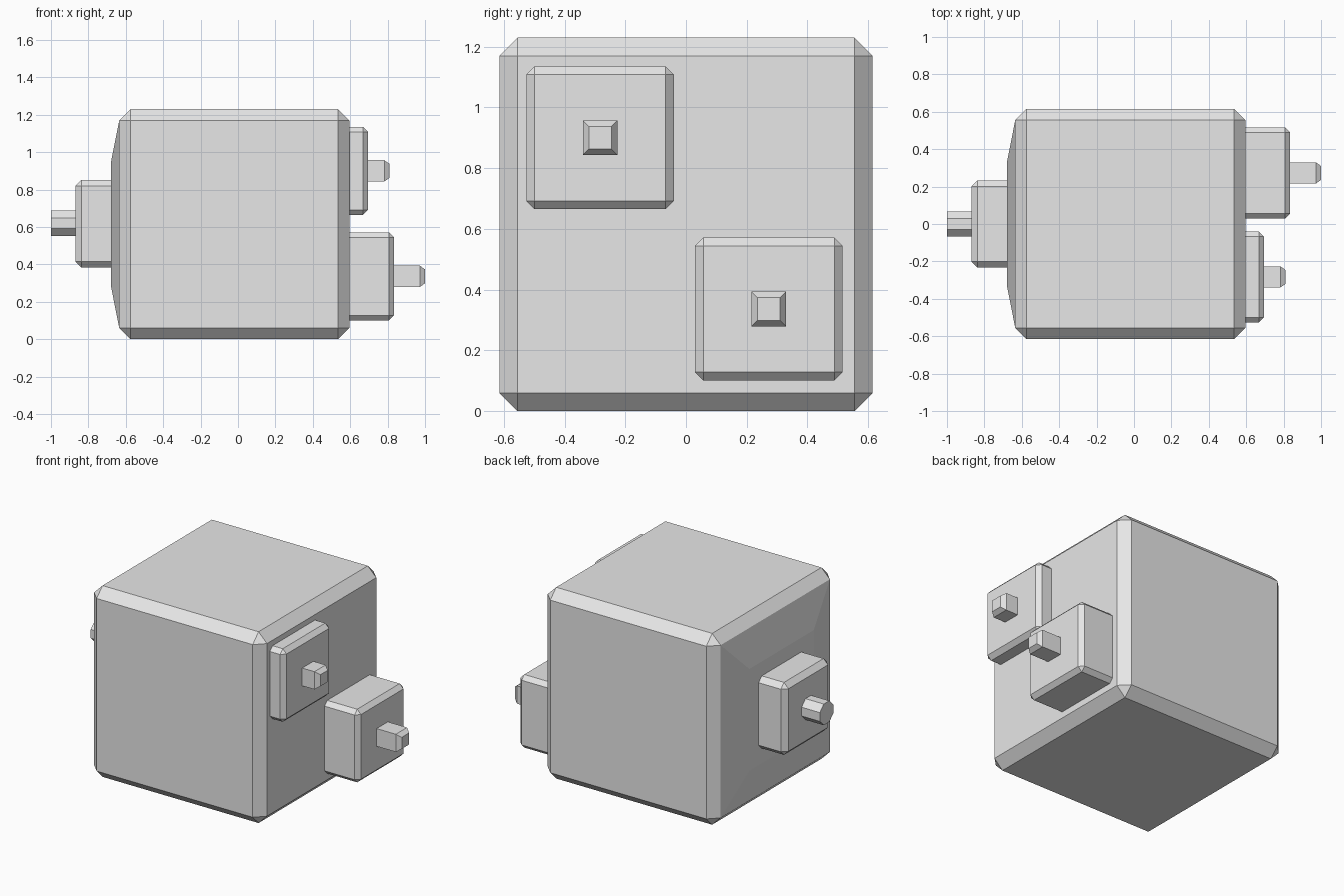
import bpy
import bmesh
import math
from mathutils import Matrix, Vector

# Remove the default cube only
default = bpy.data.objects.get("Cube")
if default:
    bpy.data.objects.remove(default, do_unlink=True)

# Single grey material
grey = bpy.data.materials.new("light_grey")
grey.use_nodes = True
GREY = (0.8, 0.8, 0.8, 1)
grey.diffuse_color = GREY
grey.node_tree.nodes["Principled BSDF"].inputs["Base Color"].default_value = GREY


def finish(name, bm):
    """Turn a bmesh into a flat-shaded object."""
    bmesh.ops.recalc_face_normals(bm, faces=bm.faces)
    mesh = bpy.data.meshes.new(name)
    bm.to_mesh(mesh)
    bm.free()
    mesh.materials.append(grey)
    obj = bpy.data.objects.new(name, mesh)
    bpy.context.collection.objects.link(obj)
    return obj


def box(low, high, chamfer=0):
    """Box between two corners, with optionally chamfered edges."""
    low, high = Vector(low), Vector(high)
    bm = bmesh.new()
    place = Matrix.Translation((low + high) / 2) @ Matrix.Diagonal((*(high - low), 1))
    bmesh.ops.create_cube(bm, size=1, matrix=place)
    if chamfer:
        bmesh.ops.bevel(bm, geom=bm.edges[:], offset=chamfer, segments=1,
                        profile=0.5, affect='EDGES')
    bm.normal_update()
    return bm


def end_face(bm, side):
    """Face lying furthest along x on the given side."""
    return max(bm.faces, key=lambda f: side * f.calc_center_median().x)


# Chamfered body with a shallow raised pyramid on its -x side
HALF = 0.615
bm = box((-0.635, -HALF, 0), (0.595, HALF, 2 * HALF), 0.06)
bmesh.ops.inset_individual(bm, faces=[end_face(bm, -1)], thickness=0.322, depth=0.045)
finish("body", bm)

# Square pods on the +x side, each with a knob tapered at its tip
SOCKET = 0.5
for label, y, z, reach, tip in (("upper_front", -0.283, 0.9, 0.695, 0.81),
                                ("lower_back", 0.273, 0.336, 0.835, 1.0)):
    w, h = 0.243, 0.235
    finish(label + "_pod", box((SOCKET, y - w, z - h), (reach, y + w, z + h), 0.027))

    k, taper = 0.057, 0.028
    bm = box((reach - 0.02, y - k, z - k), (tip - taper, y + k, z + k))
    bmesh.ops.inset_individual(bm, faces=[end_face(bm, 1)], thickness=taper, depth=taper)
    finish(label + "_knob", bm)

# Pod on the -x side
POD = 0.233
finish("side_pod", box((-0.87, -POD, 0.617 - POD), (-0.6, POD, 0.617 + POD), 0.032))

# Octagonal shaft on the -x pod
bm = bmesh.new()
radius = 0.068 / math.cos(math.pi / 8)
turn = (Matrix.Translation((-0.925, 0, 0.62)) @ Matrix.Rotation(math.pi / 2, 4, 'Y')
        @ Matrix.Rotation(math.pi / 8, 4, 'Z'))
bmesh.ops.create_cone(bm, cap_ends=True, segments=8, radius1=radius,
                      radius2=radius, depth=0.15, matrix=turn)
finish("side_shaft", bm)
